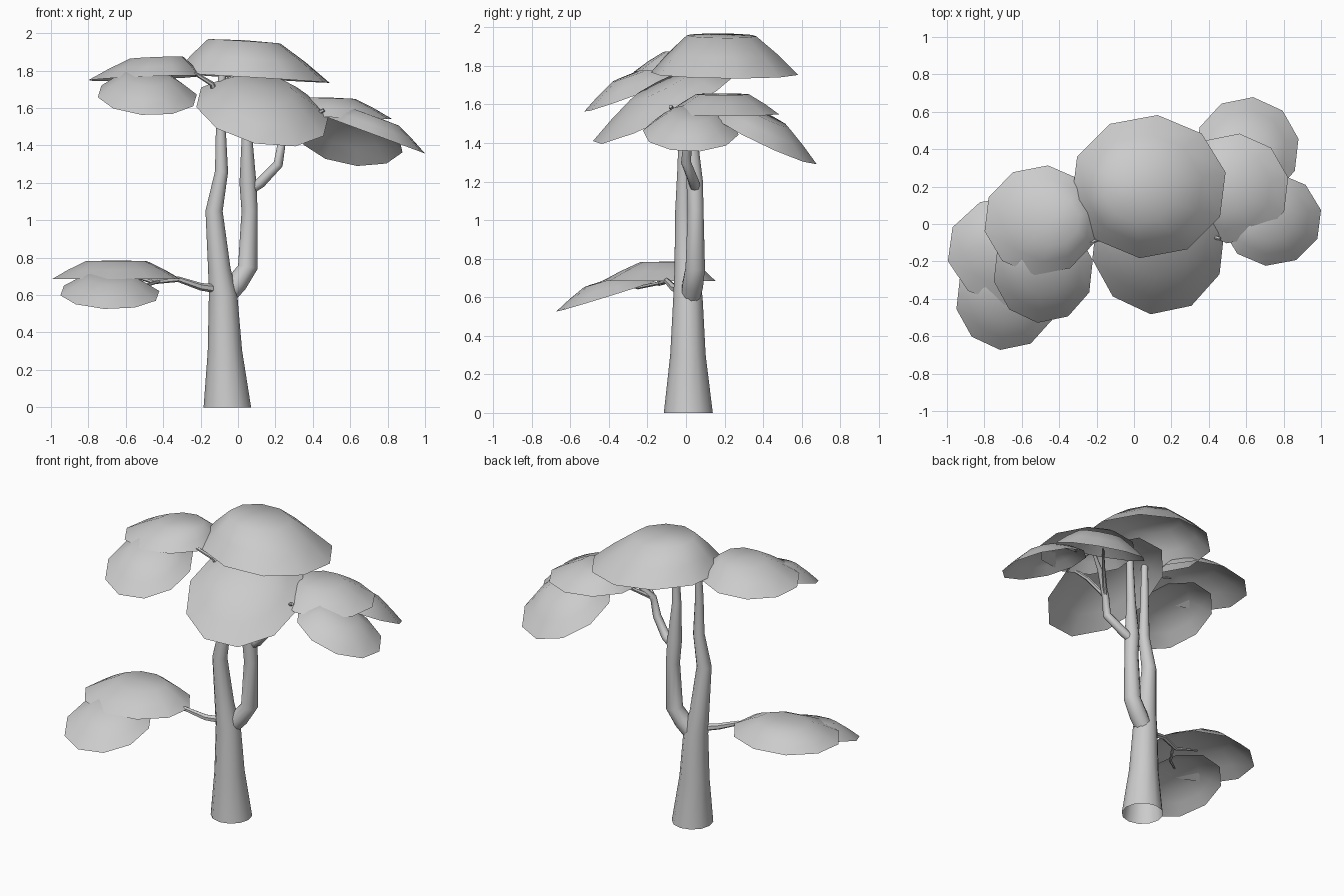
import bpy, bmesh, math
from mathutils import Vector

if "Cube" in bpy.data.objects:
    bpy.data.objects.remove(bpy.data.objects["Cube"])

grey = bpy.data.materials.new("plain grey")
grey.use_nodes = True
colour = (0.6, 0.6, 0.6, 1)
grey.diffuse_color = colour
grey.node_tree.nodes["Principled BSDF"].inputs["Base Color"].default_value = colour


def finish(bm, name, angle):
    mesh = bpy.data.meshes.new(name)
    bm.to_mesh(mesh)
    bm.free()
    mesh.materials.append(grey)
    obj = bpy.data.objects.new(name, mesh)
    bpy.context.collection.objects.link(obj)
    bpy.ops.object.select_all(action='DESELECT')
    obj.select_set(True)
    bpy.context.view_layer.objects.active = obj
    bpy.ops.object.shade_smooth_by_angle(angle=math.radians(angle))


def bridge(bm, low, high):
    n = len(low)
    for i in range(n):
        j = (i + 1) % n
        bm.faces.new((low[i], low[j], high[j], high[i]))


def limb(name, path, sides=10):
    """Tapered tube through (x, y, z, radius) points, open at its root."""
    bm = bmesh.new()
    pts = [Vector(p[:3]) for p in path]
    rings = []
    for k, p in enumerate(pts):
        d = (pts[min(k + 1, len(pts) - 1)] - pts[max(k - 1, 0)]).normalized()
        if p.z == 0:
            d = Vector((0, 0, 1))
        side = Vector((0, 1, 0)).cross(d).normalized()
        up = d.cross(side)
        turns = [math.tau * i / sides for i in range(sides)]
        rings.append([bm.verts.new(p + path[k][3] * (side * math.cos(a) + up * math.sin(a)))
                      for a in turns])
    for low, high in zip(rings, rings[1:]):
        bridge(bm, low, high)
    bm.faces.new(rings[-1])
    finish(bm, name, 50)


def leaf_pad(name, centre, rx, ry, rise, slope, shift=(0, 0), cap=0.47, sides=10, spin=0.2):
    """Open, tilted shell of leaves: straight flanks and a flat crown moved by shift."""
    bm = bmesh.new()

    def point(x, y, z):
        tilt = -slope[0] * x - slope[1] * y
        return bm.verts.new(Vector(centre) + Vector((x, y, z + tilt)))

    rings = []
    for scale, lift, move in ((1, 0, 0), (0.75, 0.5, 0.5), (cap, 0.97, 1)):
        rings.append([point(rx * scale * math.cos(a) + move * shift[0],
                            ry * scale * math.sin(a) + move * shift[1], rise * lift)
                      for a in (math.tau * i / sides + spin for i in range(sides))])
    for low, high in zip(rings, rings[1:]):
        bridge(bm, low, high)
    top = point(shift[0], shift[1], rise)
    for i in range(sides):
        bm.faces.new((rings[-1][i], rings[-1][(i + 1) % sides], top))
    finish(bm, name, 60)


# Trunk with its two tall stems
limb("trunk_and_right_stem", [
    (-0.057, 0.012, 0, 0.127), (-0.07, 0.01, 0.3, 0.092), (-0.08, 0.01, 0.6, 0.076),
    (-0.1, 0, 0.74, 0.06), (-0.128, -0.01, 1.05, 0.046),
    (-0.088, -0.01, 1.26, 0.035), (-0.092, -0.01, 1.5, 0.026), (-0.085, 0, 1.8, 0.02)], 12)
limb("left_stem", [
    (-0.075, 0.02, 0.58, 0.05), (-0.005, 0.035, 0.665, 0.056), (0.053, 0.048, 0.75, 0.053),
    (0.062, 0.05, 1.05, 0.043), (0.053, 0.045, 1.2, 0.045), (0.048, 0.03, 1.45, 0.028),
    (0.06, 0.03, 1.78, 0.02)])

# Branches and twigs
limb("low_branch", [
    (-0.09, 0, 0.63, 0.025), (-0.2, -0.06, 0.645, 0.02), (-0.32, -0.1, 0.685, 0.015),
    (-0.45, -0.14, 0.67, 0.012), (-0.62, -0.14, 0.72, 0.006)], 6)
limb("low_twig", [(-0.42, -0.13, 0.675, 0.01), (-0.5, -0.25, 0.65, 0.009),
                  (-0.6, -0.33, 0.67, 0.006)], 6)
limb("left_branch", [
    (0.06, 0.05, 1.16, 0.026), (0.12, 0.04, 1.2, 0.028), (0.215, 0, 1.3, 0.026),
    (0.235, 0.01, 1.42, 0.022), (0.34, 0.08, 1.54, 0.015), (0.45, 0.14, 1.62, 0.008)], 8)
limb("left_twig", [(0.235, 0.01, 1.42, 0.016), (0.34, -0.04, 1.53, 0.013),
                   (0.46, -0.08, 1.59, 0.01)], 6)
limb("back_twig", [(0.235, 0.01, 1.42, 0.016), (0.36, 0.14, 1.52, 0.01),
                   (0.48, 0.28, 1.55, 0.006)], 6)
limb("right_branch", [(-0.09, -0.01, 1.6, 0.018), (-0.14, -0.06, 1.73, 0.014),
                      (-0.23, -0.1, 1.785, 0.01), (-0.36, -0.08, 1.81, 0.006)], 6)

# Leaf pads: the crown, then the side clusters
leaf_pad("crown_pad", (0.078, 0.2, 1.76), 0.42, 0.385, 0.2, (0.06, 0.01), (-0.045, -0.015))
leaf_pad("front_pad", (0.13, -0.115, 1.58), 0.36, 0.37, 0.13, (0.17, -0.48))
leaf_pad("right_upper_pad", (-0.495, 0.02, 1.76), 0.31, 0.295, 0.11, (-0.04, 0.03), (0.06, 0))
leaf_pad("right_lower_pad", (-0.485, -0.25, 1.665), 0.27, 0.28, 0.105, (0.05, -0.37))
leaf_pad("left_upper_pad", (0.53, 0.19, 1.55), 0.3, 0.295, 0.105, (0.03, 0), (-0.04, 0))
leaf_pad("left_outer_pad", (0.735, 0.025, 1.455), 0.27, 0.25, 0.1, (0.37, 0))
leaf_pad("left_back_pad", (0.605, 0.4, 1.425), 0.28, 0.28, 0.125, (0.13, 0.47))
leaf_pad("low_upper_pad", (-0.65, -0.14, 0.685), 0.352, 0.295, 0.1, (0, 0), (0, 0.04))
leaf_pad("low_front_pad", (-0.685, -0.4, 0.61), 0.27, 0.275, 0.085, (0.02, -0.31))
